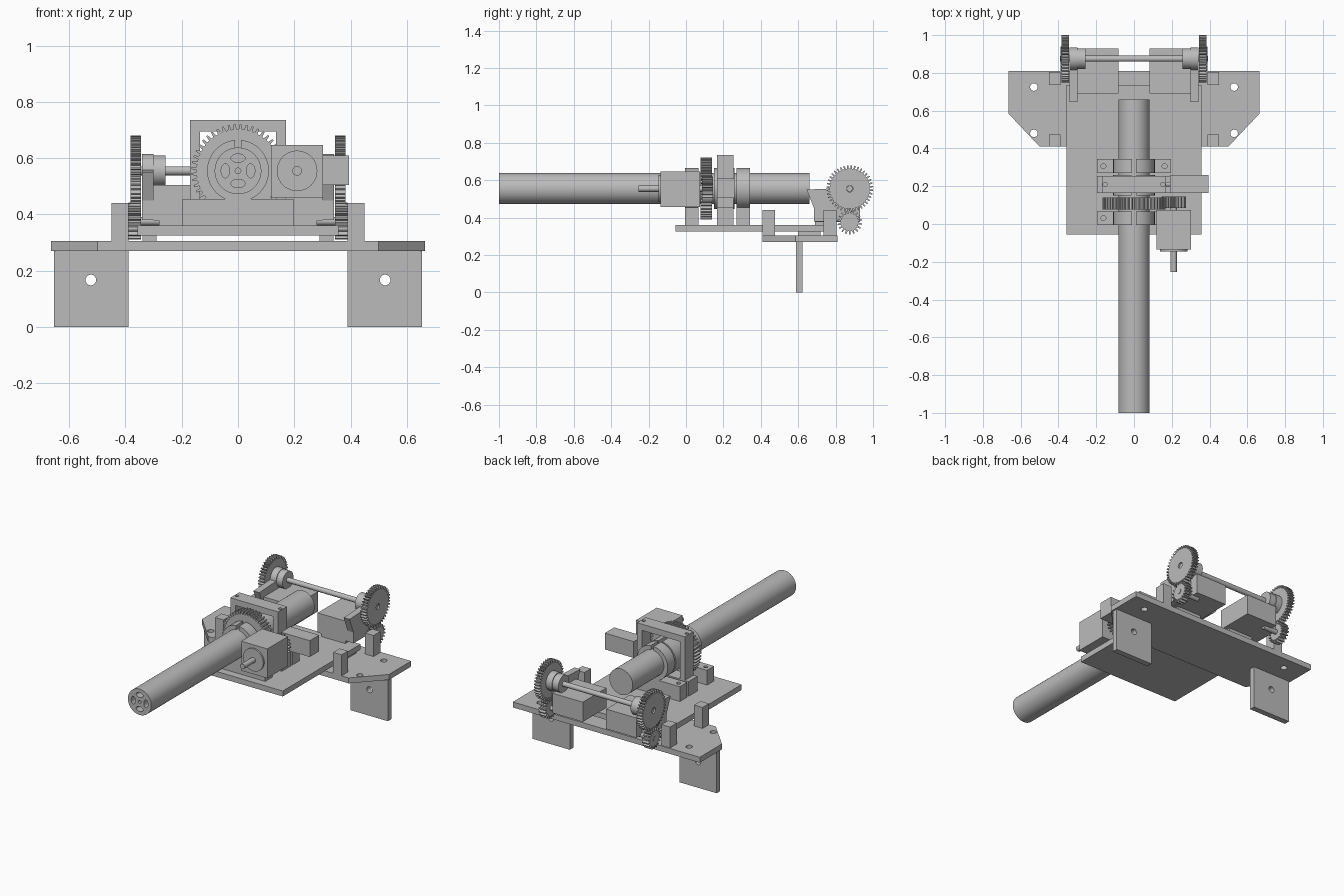
import bpy, bmesh, math
from mathutils import Matrix, Vector

cube = bpy.data.objects.get("Cube")
if cube:
    bpy.data.objects.remove(cube)

grey = bpy.data.materials.new("plain_grey")
grey.use_nodes = True
grey.diffuse_color = (0.5, 0.5, 0.5, 1)
grey.node_tree.nodes["Principled BSDF"].inputs["Base Color"].default_value = (0.5, 0.5, 0.5, 1)


def finish(bm, name):
    bmesh.ops.recalc_face_normals(bm, faces=bm.faces)
    me = bpy.data.meshes.new(name)
    bm.to_mesh(me)
    bm.free()
    me.materials.append(grey)
    ob = bpy.data.objects.new(name, me)
    bpy.context.collection.objects.link(ob)
    return ob


def box(name, x, y, z):
    bm = bmesh.new()
    bmesh.ops.create_cube(bm, size=1)
    for v in bm.verts:
        v.co = [(r[0] + r[1]) / 2 + c * (r[1] - r[0]) for c, r in zip(v.co, (x, y, z))]
    return finish(bm, name)


def prism(name, points, axis, start, end):
    """Extrude a flat outline along an axis; points are the other two axes in order."""
    i = "xyz".index(axis)
    bm = bmesh.new()
    verts = []
    for p in points:
        co = list(p)
        co.insert(i, start)
        verts.append(bm.verts.new(co))
    face = bm.faces.new(verts)
    ext = bmesh.ops.extrude_face_region(bm, geom=[face])
    shift = Vector((0, 0, 0))
    shift[i] = end - start
    bmesh.ops.translate(bm, vec=shift, verts=[g for g in ext["geom"] if isinstance(g, bmesh.types.BMVert)])
    return finish(bm, name)


def oval(c, ra, rb, n=32):
    return [(c[0] + ra * math.cos(math.tau * k / n), c[1] + rb * math.sin(math.tau * k / n)) for k in range(n)]


def smooth(ob):
    bpy.ops.object.select_all(action="DESELECT")
    ob.select_set(True)
    bpy.context.view_layer.objects.active = ob
    bpy.ops.object.shade_smooth_by_angle(angle=math.radians(30))
    return ob


def rod(name, c, r, axis, start, end, n=40):
    return smooth(prism(name, oval(c, r, r, n), axis, start, end))


def gear(name, c, r, depth, teeth, axis, start, end):
    points = []
    for t in range(teeth):
        for f, rr in ((0, r - depth), (0.25, r - depth), (0.4, r), (0.7, r), (0.85, r - depth)):
            a = math.tau * (t + f) / teeth
            points.append((c[0] + rr * math.cos(a), c[1] + rr * math.sin(a)))
    return prism(name, points, axis, start, end)


def cut(ob, *cutters):
    for c in cutters:
        c.hide_render = True
        c.hide_set(True)
        c.display_type = "WIRE"
        mod = ob.modifiers.new("cut", "BOOLEAN")
        mod.object = c
        mod.solver = "EXACT"
    bpy.context.view_layer.update()
    me = bpy.data.meshes.new_from_object(ob.evaluated_get(bpy.context.evaluated_depsgraph_get()))
    ob.modifiers.clear()
    ob.data = me
    for c in cutters:
        bpy.data.objects.remove(c)
    return ob


axis_z = 0.555

# Long barrel with a drilled front end
barrel = rod("barrel", (0, axis_z), 0.083, "y", -1, 0.66, 64)
holes = [prism("hole", oval((0, axis_z), 0.01, 0.01), "y", -1.1, -0.9)]
for s in (-1, 1):
    holes.append(prism("hole", oval((0, axis_z + s * 0.045), 0.025, 0.015), "y", -1.1, -0.9))
    holes.append(prism("hole", oval((s * 0.045, axis_z), 0.015, 0.025), "y", -1.1, -0.9))
smooth(cut(barrel, *holes))

# Base plate and the lower winged plate
box("base_plate", (-0.357, 0.357), (-0.055, 0.735), (0.325, 0.36))
half = [(0.5, 0.41), (0.665, 0.585), (0.665, 0.81)]
wing = prism("winged_plate", half + [(-x, y) for x, y in reversed(half)], "z", 0.27, 0.305)
cut(wing, *[prism("hole", oval((s * 0.53, y), 0.02, 0.02), "z", 0.2, 0.4)
            for s in (-1, 1) for y in (0.48, 0.725)])

# Parts repeated on both sides
for s, side in ((1, "left"), (-1, "right")):
    def sx(a, b):
        return tuple(sorted((s * a, s * b)))

    leg = box(side + "_leg", sx(0.39, 0.655), (0.588, 0.624), (0, 0.27))
    cut(leg, prism("hole", oval((s * 0.523, 0.167), 0.019, 0.019), "y", 0.5, 0.7))
    for y0, y1, where in ((0.41, 0.475, "front"), (0.735, 0.805, "back")):
        box(f"{side}_{where}_post", sx(0.39, 0.45), (y0, y1), (0.305, 0.44))
    box(side + "_spacer", sx(0.29, 0.34), (0.6, 0.72), (0.305, 0.325))

    # Rear motor, bracket arm, bearing and gear pair
    box(side + "_rear_motor", sx(0.083, 0.30), (0.69, 0.93), (0.378, 0.505))
    box(side + "_motor_foot", sx(0.11, 0.28), (0.69, 0.735), (0.36, 0.378))
    prism(side + "_bracket_arm",
          [(0.645, 0.55), (0.875, 0.56), (0.875, 0.38), (0.685, 0.38), (0.685, 0.45)],
          "x", *sx(0.30, 0.342))
    rod(side + "_bearing", (0.875, axis_z), 0.06, "x", *sx(0.30, 0.342))
    rod(side + "_bearing_collar", (0.875, axis_z), 0.055, "x", *sx(0.257, 0.30))
    big = gear(side + "_large_gear", (0.875, axis_z), 0.125, 0.018, 40, "x", *sx(0.345, 0.383))
    cut(big, prism("hole", oval((0.875, axis_z), 0.018, 0.018), "x", *sx(0.3, 0.45)))
    gear(side + "_small_gear", (0.875, 0.376), 0.066, 0.018, 18, "x", *sx(0.345, 0.39))
    rod(side + "_small_gear_shaft", (0.875, 0.376), 0.015, "x", *sx(0.25, 0.393))
rod("cross_shaft", (0.875, axis_z), 0.016, "x", -0.375, 0.375)


# Split ring clamps that hold the barrel
def clamp(name, y0, y1):
    foot = box(name + "_foot", (-0.197, 0.197), (y0, y1), (0.36, 0.455))
    ym = (y0 + y1) / 2
    cut(foot, *[prism("hole", oval((s * 0.162, ym), 0.013, 0.013), "z", 0.4, 0.5) for s in (-1, 1)])
    ring = rod(name + "_ring", (0, axis_z), 0.11, "y", y0, y1, 48)
    smooth(cut(ring, prism("bore", oval((0, axis_z), 0.0825, 0.0825, 64), "y", y0 - 0.1, y1 + 0.1),
               box("slot", (-0.01, 0.01), (y0 - 0.1, y1 + 0.1), (0.6, 0.7))))


clamp("front_clamp", -0.005, 0.067)
clamp("back_clamp", 0.27, 0.343)

# Square arch with the side actuator
arch = [(-0.17, 0.36), (-0.17, 0.735), (0.17, 0.735), (0.17, 0.36),
        (0.135, 0.36), (0.135, 0.695), (-0.135, 0.695), (-0.135, 0.36)]
frame = prism("arch_frame", arch, "y", 0.165, 0.255)
cut(frame, *[prism("hole", oval((s * 0.153, 0.21), 0.011, 0.011), "z", 0.69, 0.8) for s in (-1, 1)])
box("arch_foot", (-0.197, 0.197), (0.165, 0.255), (0.36, 0.455))
ring = rod("arch_ring", (0, axis_z), 0.11, "y", 0.15, 0.26, 48)
smooth(cut(ring, box("slot", (-0.012, 0.012), (0, 0.4), (0.638, 0.7))))
box("side_actuator", (0.19, 0.395), (0.165, 0.26), (0.505, 0.61))
rod("actuator_pin", (0.21, axis_z), 0.012, "x", 0.1, 0.2, 20)

# Barrel drive: ring gear, pinion and motor
gear("barrel_gear", (0, axis_z), 0.166, 0.018, 48, "y", 0.078, 0.14)
gear("drive_pinion", (0.21, axis_z), 0.065, 0.018, 18, "y", 0.085, 0.145)
box("drive_motor", (0.118, 0.303), (-0.135, 0.075), (0.458, 0.647))
rod("motor_boss", (0.21, axis_z), 0.072, "y", -0.146, -0.135)
rod("motor_shaft", (0.21, axis_z), 0.017, "y", -0.255, 0.145, 24)
